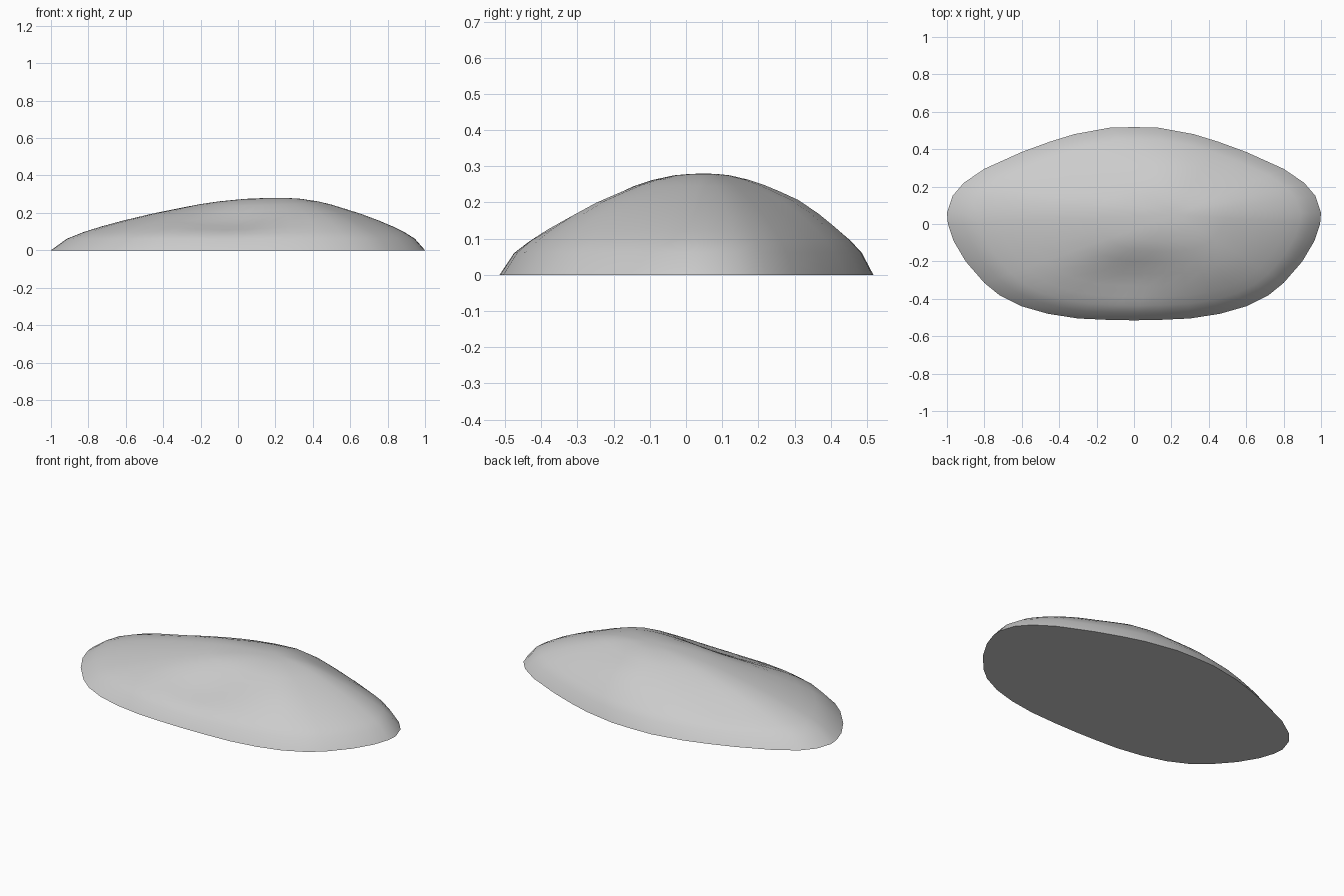
import bpy, bmesh, math

if "Cube" in bpy.data.objects:
    bpy.data.objects.remove(bpy.data.objects["Cube"])

# Right half of the footprint, from the back round to the front
HALF = [(0.13, 0.515), (0.32, 0.48), (0.45, 0.44), (0.60, 0.385), (0.80, 0.295),
        (0.91, 0.22), (0.97, 0.15), (1.0, 0.06), (0.995, 0.0), (0.965, -0.09),
        (0.90, -0.20), (0.80, -0.315), (0.72, -0.38), (0.60, -0.44),
        (0.46, -0.48), (0.30, -0.505), (0.13, -0.513)]
OUTLINE = [(0, 0.518)] + HALF + [(0, -0.515)] + [(-x, y) for x, y in reversed(HALF)]

# Slope profile: distance from peak to rim (0 to 1), height
PROFILE = [(0.07, 0.279), (0.15, 0.275), (0.26, 0.262), (0.35, 0.246), (0.45, 0.222),
           (0.56, 0.195), (0.68, 0.160), (0.78, 0.127), (0.86, 0.096),
           (0.93, 0.062), (1.0, 0.0)]
PEAK = (0.22, 0.05)

# Gentle hollows and swellings: x, y, x spread, y spread, height
DENTS = [(-0.05, -0.31, 0.25, 0.13, -0.042),
         (-0.52, 0.27, 0.20, 0.10, -0.018),
         (0.24, 0.33, 0.18, 0.10, 0.016),
         (0.45, -0.26, 0.15, 0.15, 0.012)]


def height(x, y, t, base):
    z = base
    for cx, cy, sx, sy, h in DENTS:
        z += h * (1 - t ** 4) * math.exp(-((x - cx) / sx) ** 2 - ((y - cy) / sy) ** 2)
    return max(z, 0)


# Stone mound: rings spreading from the peak to the footprint
bm = bmesh.new()
peak = bm.verts.new((*PEAK, 0.28))
rings = []
for t, base in PROFILE:
    ring = []
    for ox, oy in OUTLINE:
        x = PEAK[0] + (ox - PEAK[0]) * t
        y = PEAK[1] + (oy - PEAK[1]) * t
        ring.append(bm.verts.new((x, y, height(x, y, t, base))))
    rings.append(ring)

n = len(OUTLINE)
for i in range(n):
    j = (i + 1) % n
    bm.faces.new((peak, rings[0][i], rings[0][j]))
    for a, b in zip(rings, rings[1:]):
        bm.faces.new((a[i], b[i], b[j], a[j]))
bm.faces.new(rings[-1])  # flat underside
bmesh.ops.recalc_face_normals(bm, faces=bm.faces)

mesh = bpy.data.meshes.new("flat_stone")
bm.to_mesh(mesh)
bm.free()
stone = bpy.data.objects.new("flat_stone", mesh)
bpy.context.collection.objects.link(stone)
bpy.context.view_layer.objects.active = stone
stone.select_set(True)
bpy.ops.object.shade_smooth_by_angle(angle=math.radians(35))
